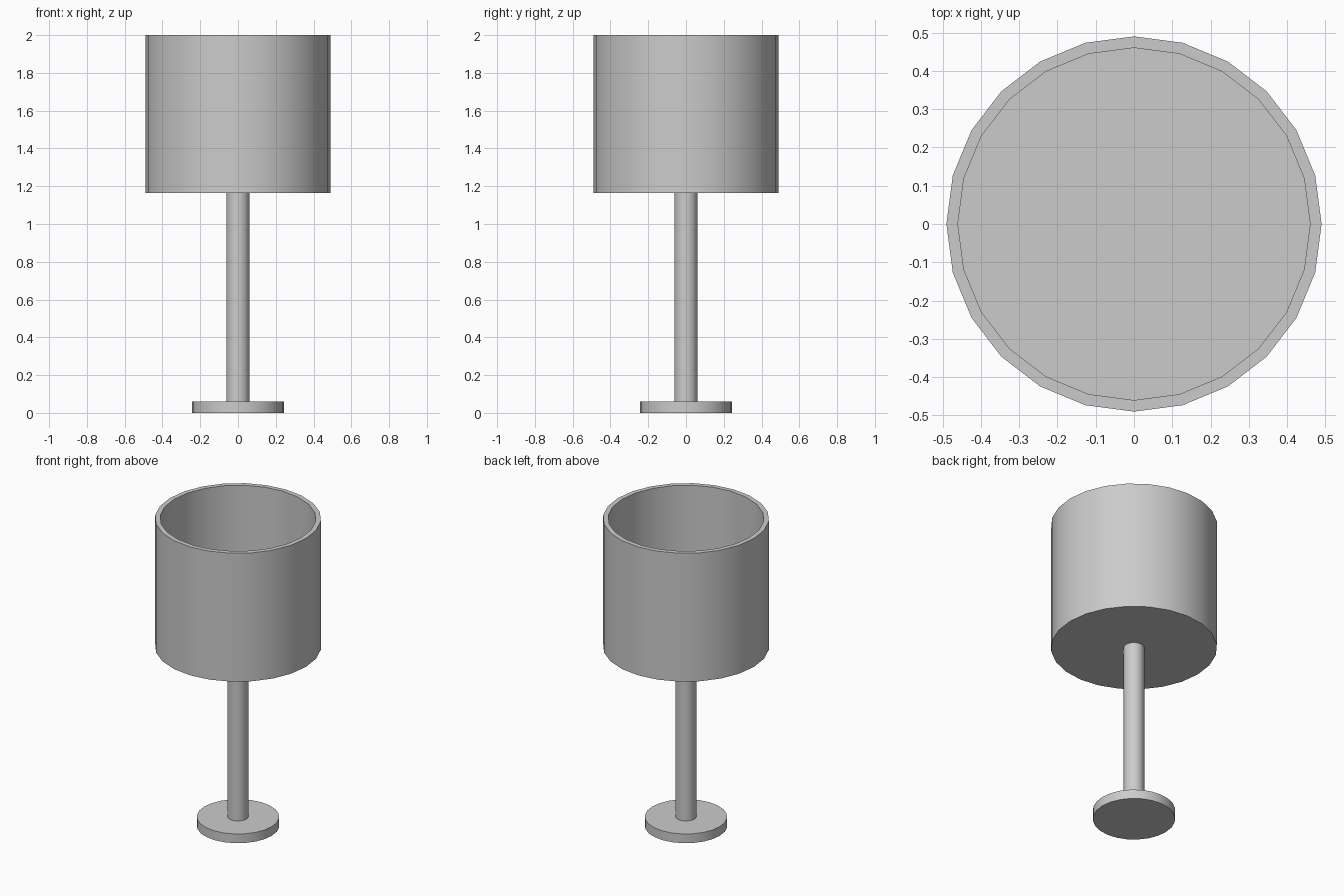
import bpy
import bmesh
import math

cube = bpy.data.objects.get("Cube")
if cube:
    bpy.data.objects.remove(cube, do_unlink=True)

SIDES = 24

# Single plain grey material
grey = bpy.data.materials.new("plain_grey")
grey.use_nodes = True
colour = (0.6, 0.6, 0.6, 1)
grey.diffuse_color = colour
grey.node_tree.nodes["Principled BSDF"].inputs["Base Color"].default_value = colour


def lathe(name, profile):
    """Revolve a (radius, z) profile and close both ends with a flat cap."""
    bm = bmesh.new()
    rings = []
    for radius, z in profile:
        angles = [math.tau * i / SIDES for i in range(SIDES)]
        rings.append([bm.verts.new((radius * math.cos(a), radius * math.sin(a), z))
                      for a in angles])
    for low, high in zip(rings, rings[1:]):
        for i in range(SIDES):
            j = (i + 1) % SIDES
            bm.faces.new((low[i], low[j], high[j], high[i]))
    bm.faces.new(rings[0][::-1])
    bm.faces.new(rings[-1])
    mesh = bpy.data.meshes.new(name)
    bm.to_mesh(mesh)
    bm.free()
    mesh.materials.append(grey)
    obj = bpy.data.objects.new(name, mesh)
    bpy.context.collection.objects.link(obj)
    bpy.ops.object.select_all(action="DESELECT")
    obj.select_set(True)
    bpy.context.view_layer.objects.active = obj
    bpy.ops.object.shade_smooth_by_angle(angle=math.radians(30))
    return obj


# Round foot
lathe("foot", [(0.243, 0), (0.243, 0.06)])

# Slender stem
lathe("stem", [(0.061, 0.06), (0.061, 1.165)])

# Open cup: outer wall, rim, inner wall and floor
lathe("cup", [(0.49, 1.165), (0.49, 2), (0.46, 2), (0.46, 1.195)])
